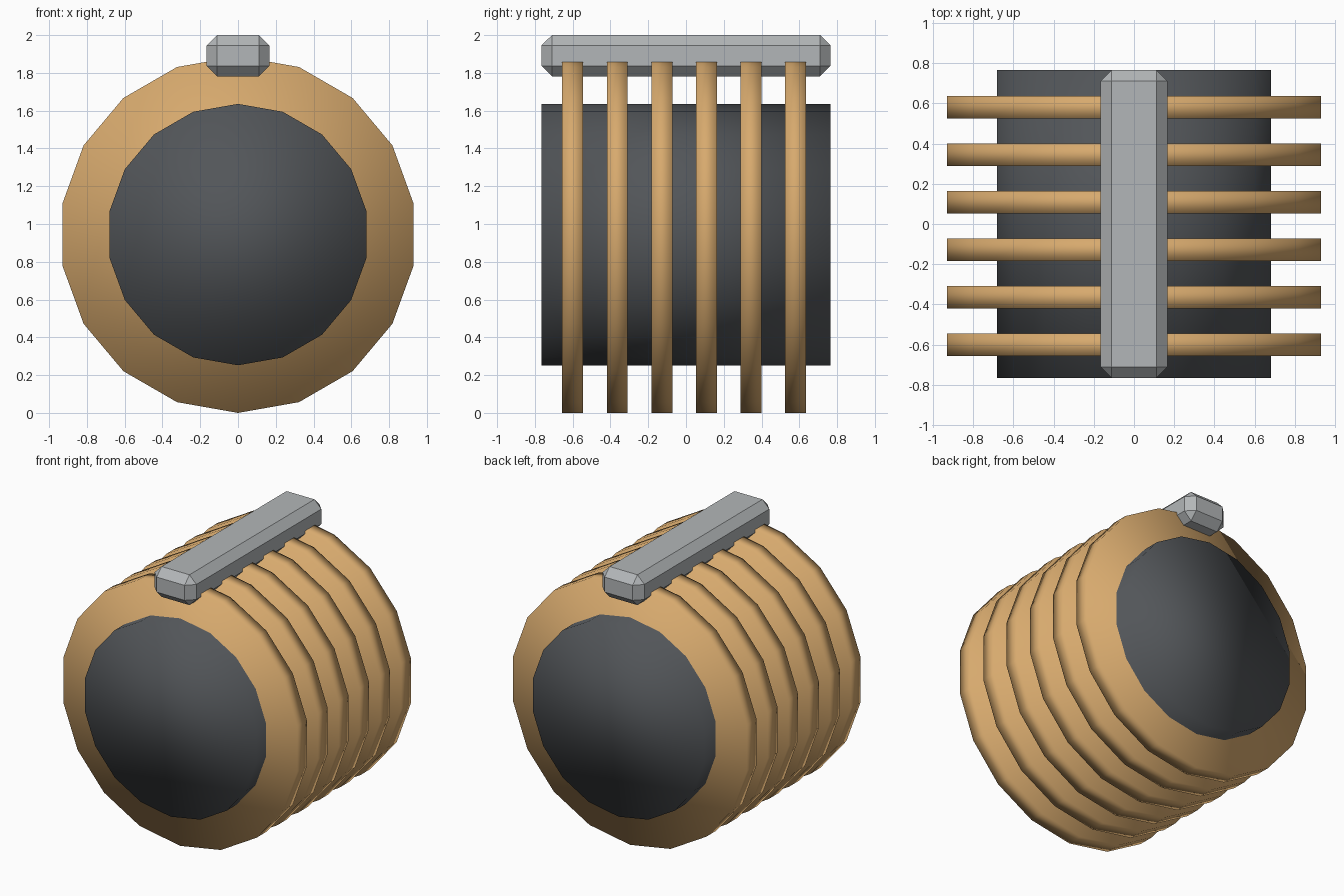
import bpy, bmesh, math
from mathutils import Matrix

if "Cube" in bpy.data.objects:
    bpy.data.objects.remove(bpy.data.objects["Cube"])


def material(name, rgb):
    m = bpy.data.materials.new(name)
    m.diffuse_color = (*rgb, 1)
    m.use_nodes = True
    m.node_tree.nodes["Principled BSDF"].inputs["Base Color"].default_value = m.diffuse_color
    return m


DARK = material("dark_grey", (0.085, 0.092, 0.10))
TAN = material("copper_tan", (0.68, 0.40, 0.155))
GREY = material("light_grey", (0.45, 0.47, 0.48))
AXIS_Z = 0.944


def finish(name, bm, mat, smooth):
    bmesh.ops.recalc_face_normals(bm, faces=bm.faces[:])
    for f in bm.faces:
        f.smooth = smooth
    me = bpy.data.meshes.new(name)
    bm.to_mesh(me)
    bm.free()
    me.materials.append(mat)
    ob = bpy.data.objects.new(name, me)
    bpy.context.collection.objects.link(ob)
    return ob


def drum(name, radius, length, y, mat):
    # 18-sided cylinder lying along y, with a vertex at the top
    bm = bmesh.new()
    bmesh.ops.create_cone(bm, cap_ends=True, segments=18, radius1=radius,
                          radius2=radius, depth=length,
                          matrix=Matrix.Rotation(math.pi / 2, 4, 'X'))
    ob = finish(name, bm, mat, True)
    ob.location = (0, y, AXIS_Z)


# Core drum
drum("core", 0.692, 1.53, 0, DARK)

# Six evenly spaced winding rings
for i in range(6):
    drum(f"ring_{i + 1}", 0.944, 0.111, -0.60 + 0.236 * i, TAN)

# Chamfered bar along the top
bm = bmesh.new()
bmesh.ops.create_cube(bm, size=1, matrix=Matrix.Diagonal((0.332, 1.53, 0.218, 1)))
bmesh.ops.bevel(bm, geom=bm.edges[:], offset=0.055, segments=1,
                affect='EDGES', profile=0.5)
bar = finish("top_bar", bm, GREY, False)
bar.location = (0, 0, 1.891)
